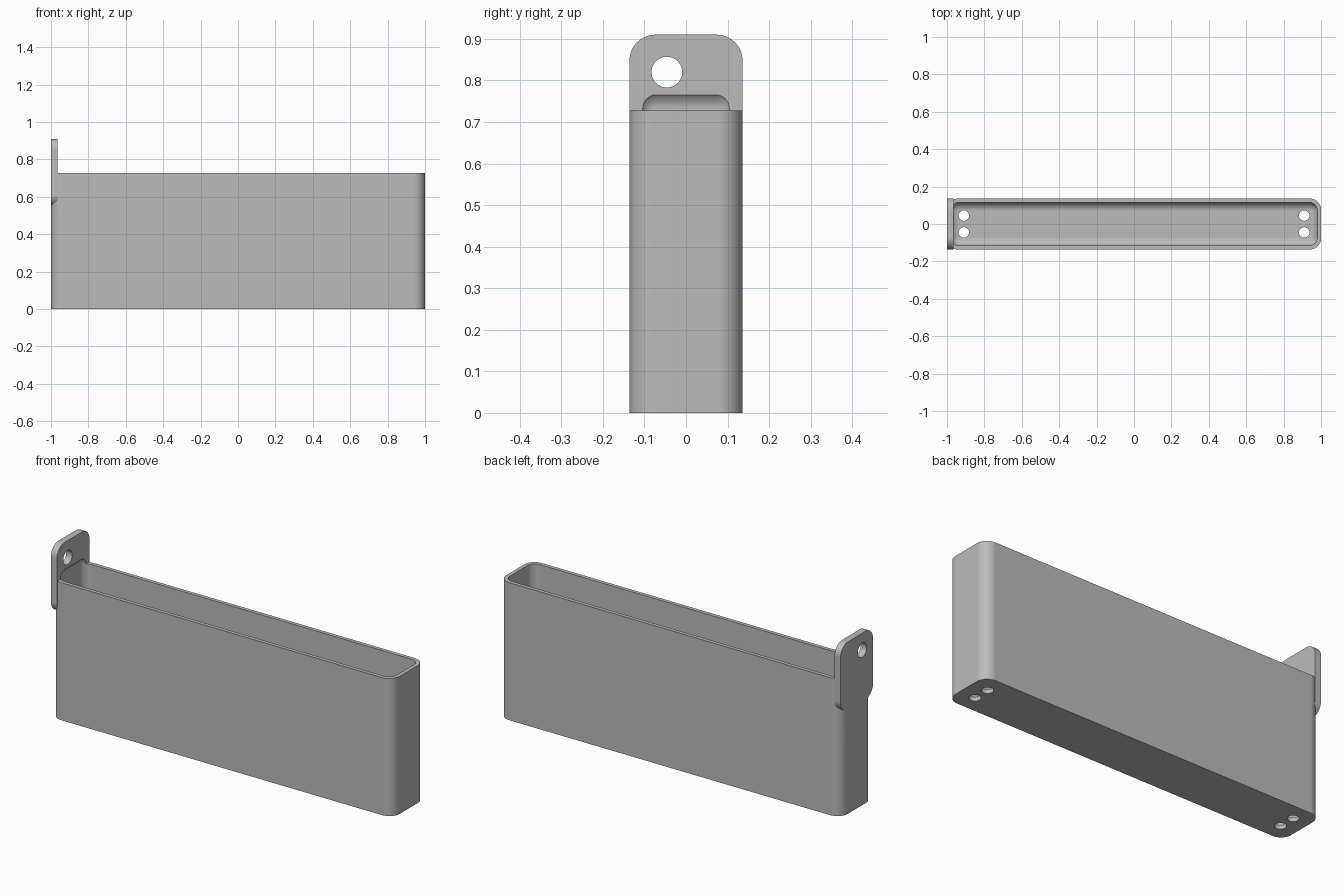
import bpy, bmesh, math
from mathutils import Vector

if "Cube" in bpy.data.objects:
    bpy.data.objects.remove(bpy.data.objects["Cube"], do_unlink=True)

GREY = (0.5, 0.5, 0.5, 1)
mat = bpy.data.materials.new("plain grey")
mat.use_nodes = True
mat.diffuse_color = GREY
mat.node_tree.nodes["Principled BSDF"].inputs["Base Color"].default_value = GREY


def make_object(name, bm):
    mesh = bpy.data.meshes.new(name)
    bm.to_mesh(mesh)
    bm.free()
    obj = bpy.data.objects.new(name, mesh)
    mesh.materials.append(mat)
    bpy.context.collection.objects.link(obj)
    return obj


def rounded_box(name, low, high, radius, axes, segments=10):
    """Box between two corners, rounded on the edges that run along the given axes."""
    low, high = Vector(low), Vector(high)
    bm = bmesh.new()
    bmesh.ops.create_cube(bm, size=1)
    for v in bm.verts:
        v.co = (low + high) / 2 + v.co * (high - low)
    edges = []
    for e in bm.edges:
        d = e.verts[1].co - e.verts[0].co
        if max(range(3), key=lambda i: abs(d[i])) in axes:
            edges.append(e)
    bmesh.ops.bevel(bm, geom=edges, offset=radius, offset_type='OFFSET',
                    segments=segments, profile=0.5, affect='EDGES')
    return make_object(name, bm)


def drill(name, centre, radius, axis):
    """Cylinder cutter along x or z."""
    bm = bmesh.new()
    bmesh.ops.create_cone(bm, cap_ends=True, segments=40, radius1=radius,
                          radius2=radius, depth=0.2)
    obj = make_object(name, bm)
    if axis == 'X':
        obj.rotation_euler.y = math.pi / 2
    obj.location = centre
    return obj


def combine(target, other, operation):
    mod = target.modifiers.new(operation.lower(), 'BOOLEAN')
    mod.operation, mod.solver, mod.object = operation, 'EXACT', other
    bpy.context.view_layer.update()
    bpy.context.view_layer.objects.active = target
    bpy.ops.object.modifier_apply(modifier=mod.name)
    bpy.data.objects.remove(other, do_unlink=True)


HALF_Y, RIM = 0.136, 0.728

# Outer shell with rounded upright corners
tray = rounded_box("tray", (-1, -HALF_Y, 0), (1, HALF_Y, RIM), 0.06, {2})

# Hanging tab on one end
tab = rounded_box("hanging_tab", (-1, -HALF_Y, 0.55), (-0.965, HALF_Y, 0.91), 0.062, {0})
combine(tray, tab, 'UNION')

# Cavity rounded on every edge; its top also scoops into the tab
cavity = rounded_box("cavity", (-0.98, -0.116, 0.022), (0.98, 0.116, 0.777), 0.045, {0, 1, 2})
combine(tray, cavity, 'DIFFERENCE')

# Hanging hole and floor drain holes
combine(tray, drill("tab_hole", (-1, -0.046, 0.82), 0.037, 'X'), 'DIFFERENCE')
for x in (-0.91, 0.91):
    for y in (-0.045, 0.045):
        combine(tray, drill("drain_hole", (x, y, 0), 0.028, 'Z'), 'DIFFERENCE')

# Smooth rounds, crisp edges
bpy.ops.object.select_all(action='DESELECT')
tray.select_set(True)
bpy.context.view_layer.objects.active = tray
bpy.ops.object.shade_smooth_by_angle(angle=math.radians(30))
normals = tray.modifiers.new("weighted normals", 'WEIGHTED_NORMAL')
normals.keep_sharp = True
